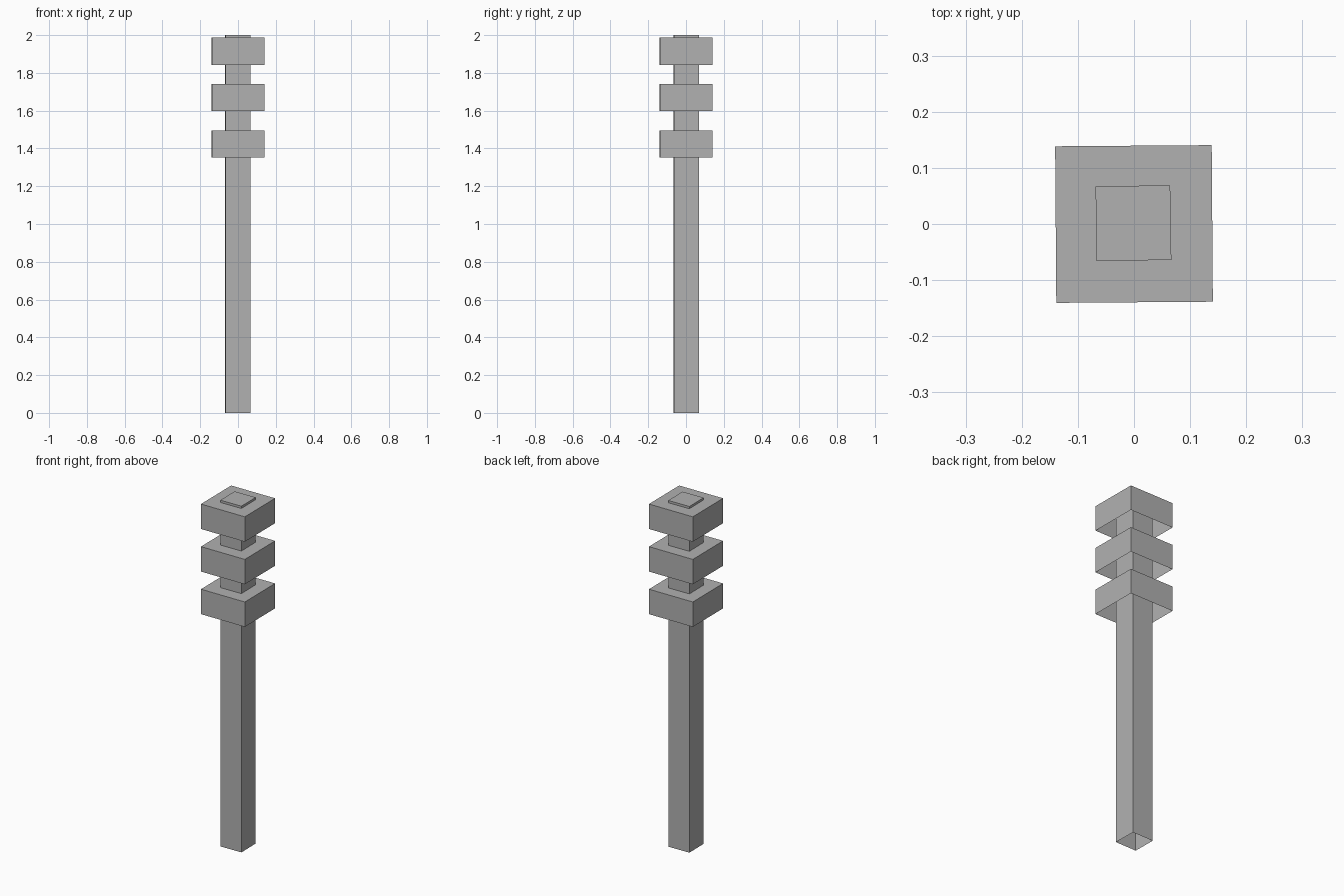
import bpy
import bmesh
from math import radians
from mathutils import Matrix

default = bpy.data.objects.get("Cube")
if default:
    bpy.data.objects.remove(default, do_unlink=True)

# Single plain grey
GREY = (0.44, 0.44, 0.44, 1)
grey = bpy.data.materials.new("grey")
grey.use_nodes = True
grey.diffuse_color = GREY
grey.node_tree.nodes["Principled BSDF"].inputs["Base Color"].default_value = GREY


def open_box(name, width, bottom, top, angle, x=0, y=0):
    """Square box with a closed top and an open underside."""
    bm = bmesh.new()
    bmesh.ops.create_cube(bm, size=1)
    underside = [f for f in bm.faces if f.normal.z < -0.5]
    bmesh.ops.delete(bm, geom=underside, context="FACES_ONLY")
    place = (Matrix.Translation((x, y, (bottom + top) / 2))
             @ Matrix.Rotation(radians(angle), 4, "Z")
             @ Matrix.Diagonal((width, width, top - bottom, 1)))
    bm.transform(place)
    mesh = bpy.data.meshes.new(name)
    bm.to_mesh(mesh)
    bm.free()
    mesh.materials.append(grey)
    obj = bpy.data.objects.new(name, mesh)
    bpy.context.collection.objects.link(obj)


# Tall post running through all collars
open_box("post", 0.133, 0, 2, 0.9, -0.001, 0.0015)

# Three evenly spaced collars near the top
for i, label in enumerate(("lower", "middle", "upper")):
    base = 1.351 + 0.246 * i
    open_box(label + "_collar", 0.279, base, base + 0.144, 0.42)
